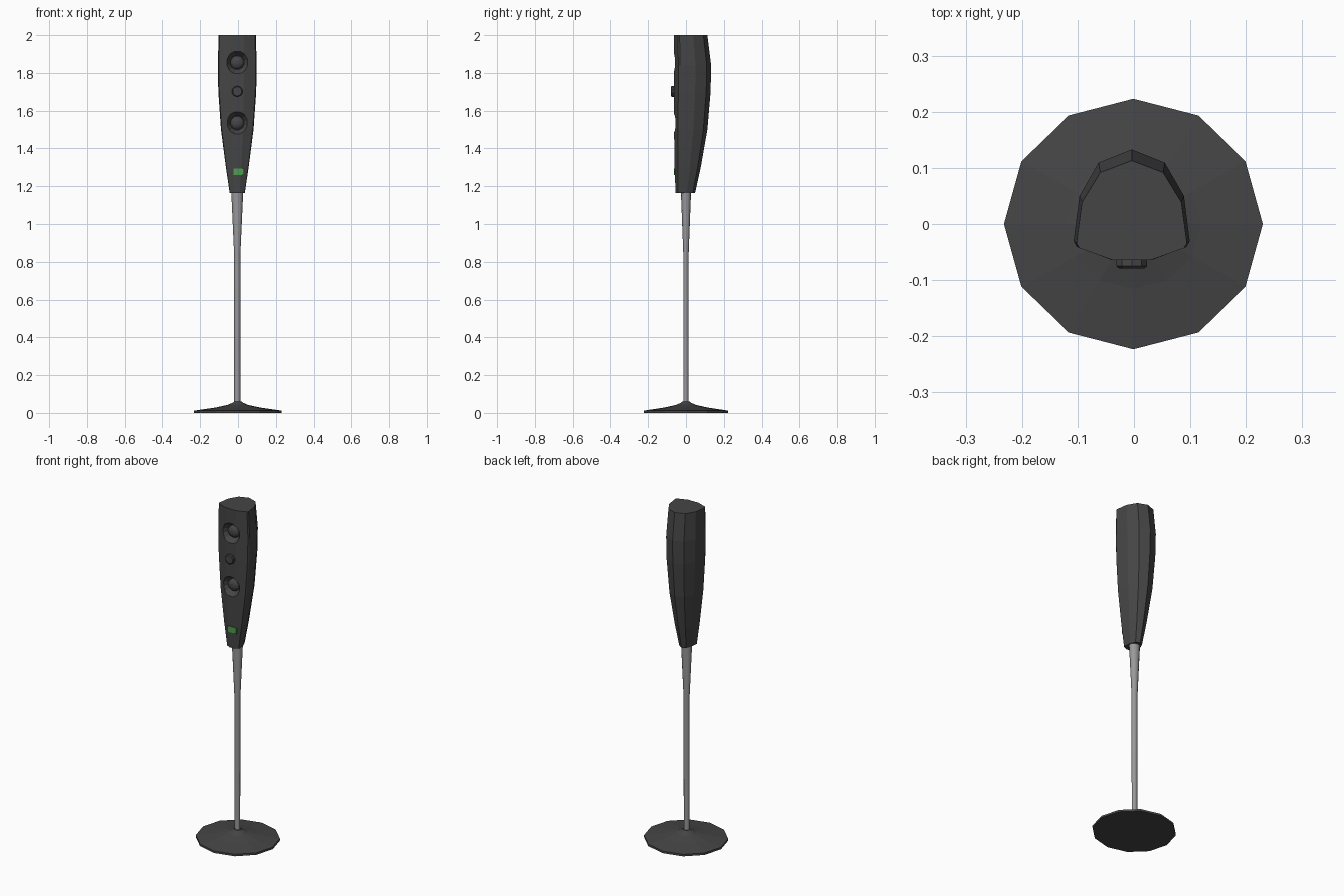
import bpy
import bmesh
import math

cube = bpy.data.objects.get("Cube")
if cube:
    bpy.data.objects.remove(cube, do_unlink=True)

CX = -0.004  # shared axis of pole and cabinet


def material(name, r, g, b):
    m = bpy.data.materials.new(name)
    m.use_nodes = True
    m.diffuse_color = (r, g, b, 1)
    m.node_tree.nodes["Principled BSDF"].inputs["Base Color"].default_value = (r, g, b, 1)
    return m


charcoal = material("charcoal plastic", 0.06, 0.06, 0.06)
steel = material("grey metal", 0.32, 0.32, 0.32)
green = material("green label", 0.08, 0.33, 0.08)


def loft(name, rings, mat):
    """Skin a stack of rings with equal point counts and cap both ends."""
    bm = bmesh.new()
    loops = [[bm.verts.new(p) for p in ring] for ring in rings]
    n = len(loops[0])
    for a, b in zip(loops, loops[1:]):
        for i in range(n):
            j = (i + 1) % n
            bm.faces.new((a[i], a[j], b[j], b[i]))
    bm.faces.new(loops[0])
    bm.faces.new(loops[-1])
    bmesh.ops.recalc_face_normals(bm, faces=bm.faces)
    mesh = bpy.data.meshes.new(name)
    bm.to_mesh(mesh)
    bm.free()
    mesh.materials.append(mat)
    obj = bpy.data.objects.new(name, mesh)
    bpy.context.collection.objects.link(obj)
    return obj


def ellipse(n, rx, ry, z, x=CX):
    angles = [2 * math.pi * i / n for i in range(n)]
    return [(x + rx * math.cos(a), ry * math.sin(a), z) for a in angles]


def disc(n, r, y, z):
    """Ring facing the front."""
    angles = [2 * math.pi * (i + 0.5) / n for i in range(n)]
    return [(CX + r * math.cos(a), y, z + r * math.sin(a)) for a in angles]


# Base: shallow flared twelve-sided foot
foot = [(0.231, 0), (0.231, 0.012), (0.12, 0.028), (0.055, 0.042), (0.025, 0.055), (0.02, 0.06)]
loft("base", [ellipse(12, r, r * 0.966, z, -0.001) for r, z in foot], charcoal)

# Pole: slim tube widening into the cabinet
tube = [(0.016, 0.05), (0.017, 0.85), (0.032, 1.18)]
pole = loft("pole", [ellipse(12, r, r * 0.85, z) for r, z in tube], steel)

# Cabinet: half section as (width fraction, depth fraction), mirrored
half = [(0.35, 0), (0.95, 0.12), (1, 0.17), (0.9, 0.58), (0.57, 0.88)]
section = half + [(0, 1)] + [(-x, t) for x, t in reversed(half)]
# height, half width, front y, back y
levels = [(1.165, 0.04, -0.055, 0.048), (1.3, 0.06, -0.06, 0.078),
          (1.5, 0.086, -0.063, 0.113), (1.7, 0.1, -0.064, 0.13),
          (1.84, 0.103, -0.064, 0.133), (2.0, 0.098, -0.064, 0.113)]
cabinet = loft("cabinet", [[(CX + x * w, f + t * (b - f), z) for x, t in section]
                           for z, w, f, b in levels], charcoal)

# Drivers: conical recesses cut in the front, each with a dome
for label, z in (("upper", 1.855), ("lower", 1.535)):
    cutter = loft(label + "_recess_cutter",
                  [disc(12, 0.068, -0.075, z), disc(12, 0.038, -0.03, z)], charcoal)
    cutter.hide_render = True
    mod = cabinet.modifiers.new("recess", "BOOLEAN")
    mod.operation = "DIFFERENCE"
    mod.solver = "EXACT"
    mod.object = cutter
    bpy.ops.object.select_all(action="DESELECT")
    cabinet.select_set(True)
    bpy.context.view_layer.objects.active = cabinet
    bpy.ops.object.modifier_apply(modifier=mod.name)
    bpy.data.objects.remove(cutter, do_unlink=True)
    dome = [(0.037, -0.028), (0.034, -0.04), (0.025, -0.048), (0.012, -0.053)]
    loft(label + "_driver_dome", [disc(12, r, y, z) for r, y in dome], charcoal)

# Centre button between the drivers
knob = [(0.029, -0.05), (0.029, -0.075), (0.024, -0.079)]
loft("centre_button", [disc(10, r, y, 1.702) for r, y in knob], charcoal)

# Green label near the foot of the cabinet
loft("front_label", [[(x, y, z) for x, z in ((-0.025, 1.26), (0.033, 1.26),
                                             (0.033, 1.295), (-0.025, 1.295))]
                     for y in (-0.057, -0.064)], green)

# Soften the pole only
bpy.ops.object.select_all(action="DESELECT")
pole.select_set(True)
bpy.context.view_layer.objects.active = pole
bpy.ops.object.shade_smooth_by_angle(angle=math.radians(35))
